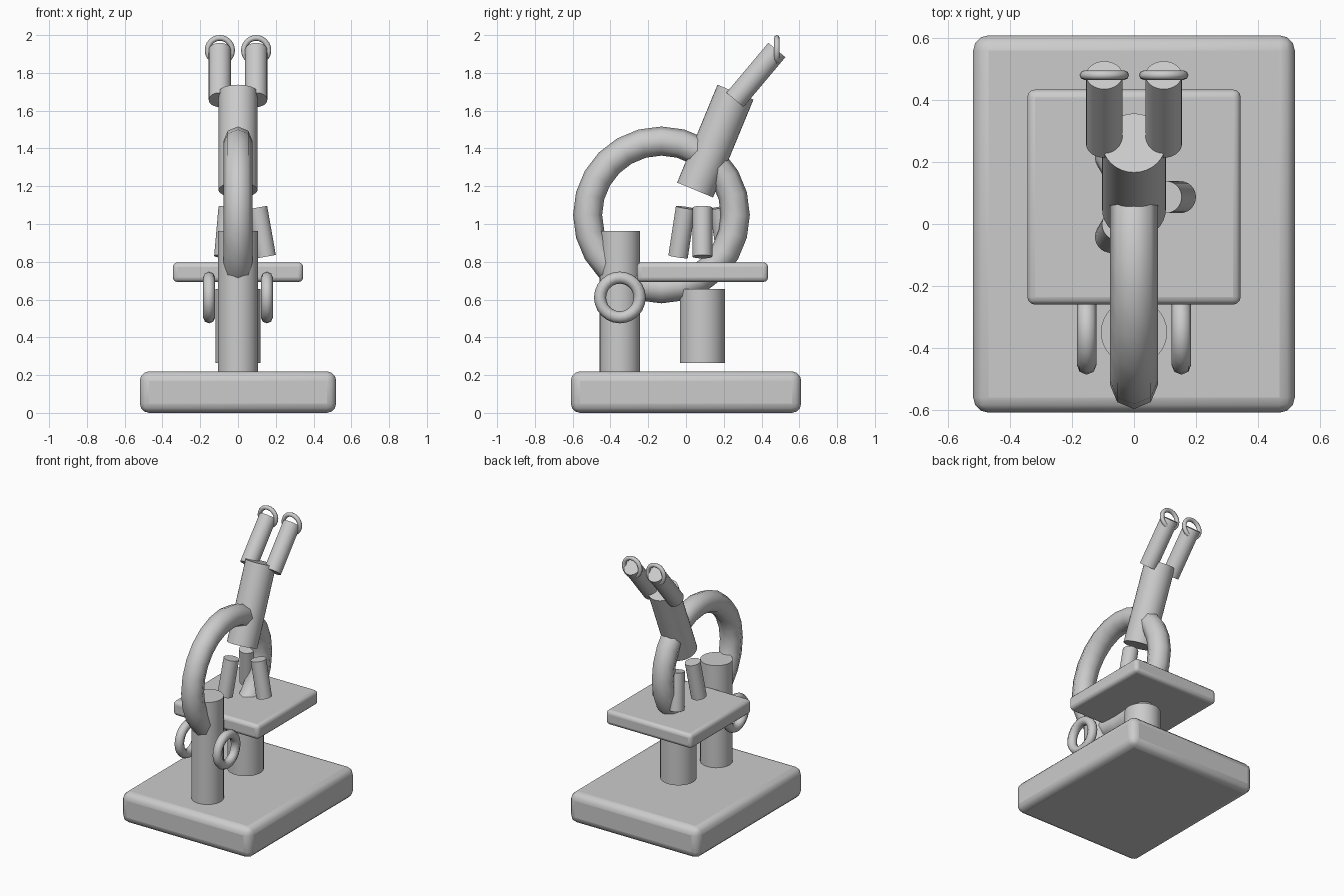
import bpy
from math import radians, sin, cos, pi
from mathutils import Vector

cube = bpy.data.objects.get("Cube")
if cube:
    bpy.data.objects.remove(cube, do_unlink=True)

GREY = (0.6, 0.6, 0.6, 1.0)
grey = bpy.data.materials.new("plain grey")
grey.use_nodes = True
grey.diffuse_color = GREY
for node in grey.node_tree.nodes:
    if node.type == 'BSDF_PRINCIPLED':
        node.inputs["Base Color"].default_value = GREY


def finish(name, angle):
    ob = bpy.context.object
    ob.name = ob.data.name = name
    ob.data.materials.append(grey)
    bpy.ops.object.shade_smooth_by_angle(angle=radians(angle))
    return ob


def slab(name, centre, size, bevel):
    bpy.ops.mesh.primitive_cube_add(size=1, location=centre)
    bpy.context.object.scale = size
    bpy.ops.object.transform_apply(location=False, rotation=False, scale=True)
    ob = finish(name, 40)
    mod = ob.modifiers.new("rounded edges", 'BEVEL')
    mod.width = bevel
    mod.segments = 3


def tube(name, bottom, top, radius):
    """Closed cylinder between two points."""
    a, b = Vector(bottom), Vector(top)
    turn = (b - a).to_track_quat('Z', 'Y').to_euler()
    bpy.ops.mesh.primitive_cylinder_add(vertices=32, radius=radius, depth=(b - a).length,
                                        location=(a + b) / 2, rotation=turn)
    finish(name, 40)


def ring(name, centre, major, minor, rotation):
    bpy.ops.mesh.primitive_torus_add(major_segments=24, minor_segments=8, location=centre,
                                     rotation=rotation, major_radius=major, minor_radius=minor)
    finish(name, 80)


ACROSS = (0, pi / 2, 0)
FACING = (pi / 2, 0, 0)

# Base, pillar, stage and light tube
slab("base", (0, 0, 0.11), (1.04, 1.22, 0.22), 0.05)
tube("pillar", (0, -0.35, 0.2), (0, -0.35, 0.962), 0.107)
slab("stage", (0, 0.087, 0.745), (0.69, 0.695, 0.104), 0.025)
tube("light_tube", (0, 0.087, 0.265), (0, 0.087, 0.655), 0.12)

# Round arm and head tube
ring("arm", (0, -0.13, 1.048), 0.391, 0.077, ACROSS)
tube("head_tube", (0, 0.048, 1.18), (0, 0.262, 1.698), 0.103)

# Paired focus knobs and eyepieces
for side, s in (("left", 1), ("right", -1)):
    ring(side + "_focus_knob", (s * 0.153, -0.35, 0.611), 0.105, 0.032, ACROSS)
    x = s * 0.096
    tube(side + "_eyepiece", (x, 0.259, 1.657), (x, 0.481, 1.921), 0.059)
    ring(side + "_eyepiece_rim", (x, 0.481, 1.92), 0.065, 0.015, FACING)

# Three splayed objectives around the stage centre
for i in range(3):
    a = i * 2 * pi / 3
    low, high = 0.149, 0.103
    tube(f"objective_{i + 1}",
         (low * cos(a), 0.087 + low * sin(a), 0.827),
         (high * cos(a), 0.087 + high * sin(a), 1.087), 0.052)
